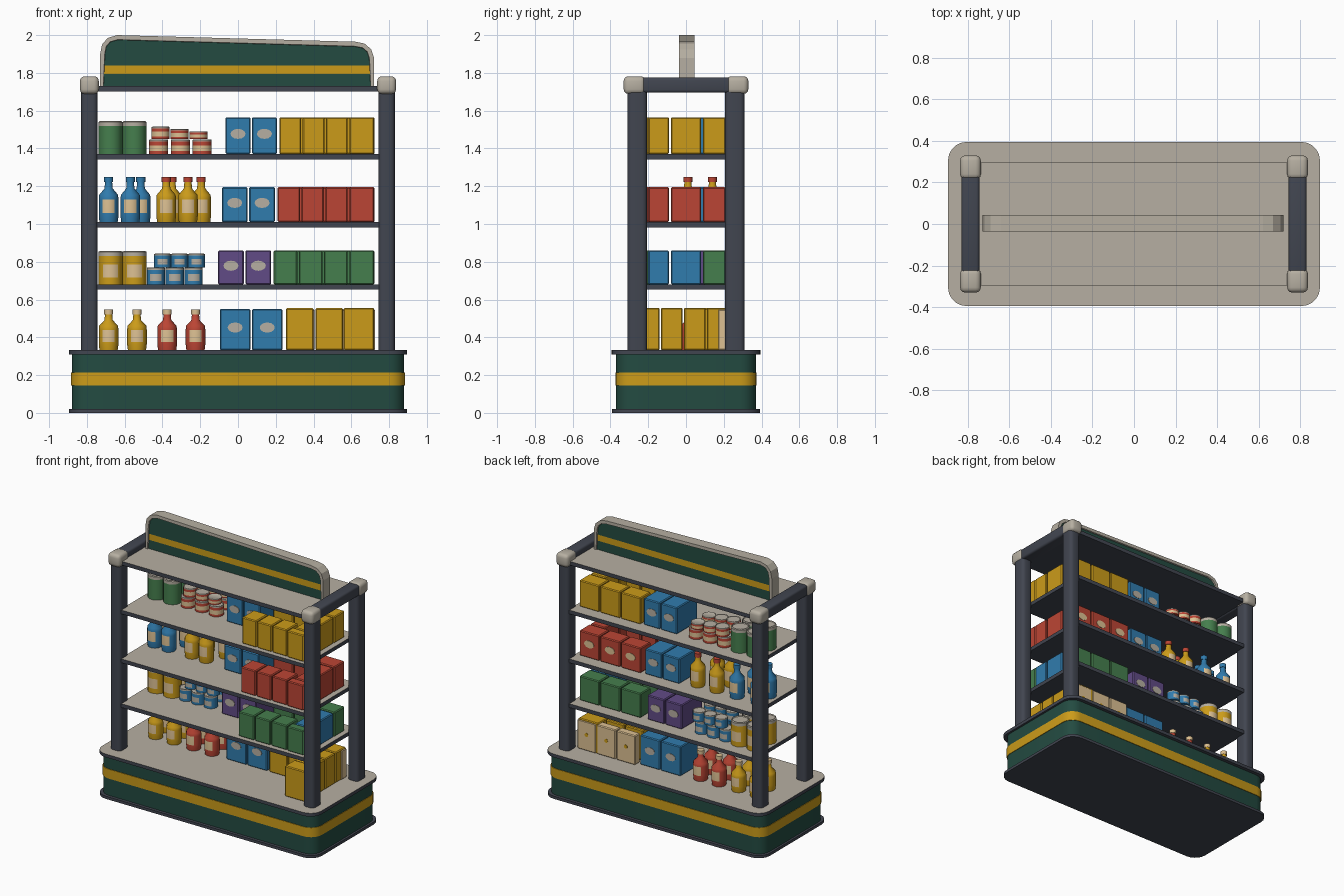
import bpy, bmesh, math
from mathutils import Matrix, Vector

old = bpy.data.objects.get("Cube")
if old:
    bpy.data.objects.remove(old, do_unlink=True)


def make_mat(name, r, g, b):
    m = bpy.data.materials.new(name)
    m.use_nodes = True
    m.diffuse_color = (r, g, b, 1)
    bsdf = m.node_tree.nodes["Principled BSDF"]
    bsdf.inputs["Base Color"].default_value = (r, g, b, 1)
    bsdf.inputs["Roughness"].default_value = 0.8
    return m


PINE = make_mat("dark green", 0.017, 0.07, 0.053)
GOLD = make_mat("golden yellow", 0.6, 0.33, 0.01)
SLATE = make_mat("slate", 0.053, 0.06, 0.08)
STONE = make_mat("warm grey", 0.47, 0.43, 0.36)
BLUE = make_mat("blue", 0.03, 0.2, 0.42)
RED = make_mat("red", 0.5, 0.06, 0.035)
GREEN = make_mat("leaf green", 0.06, 0.21, 0.075)
PURPLE = make_mat("purple", 0.12, 0.07, 0.24)
TAN = make_mat("tan", 0.72, 0.53, 0.29)


def finish(name, bm, mats, rule=None, smooth=False):
    """Turn a bmesh into an object; rule(face) picks the material slot."""
    bmesh.ops.recalc_face_normals(bm, faces=bm.faces)
    bm.normal_update()
    if rule:
        for f in bm.faces:
            f.material_index = rule(f)
    me = bpy.data.meshes.new(name)
    bm.to_mesh(me)
    bm.free()
    for m in mats:
        me.materials.append(m)
    ob = bpy.data.objects.new(name, me)
    bpy.context.collection.objects.link(ob)
    if smooth:
        bpy.ops.object.select_all(action="DESELECT")
        ob.select_set(True)
        bpy.context.view_layer.objects.active = ob
        bpy.ops.object.shade_smooth_by_angle(angle=math.radians(40))
    return ob


def box(name, x, y, z, mats, bevel=0.006, upright=False, segs=1, rule=None):
    """Box from x, y, z ranges, bevelled all round or on upright edges only."""
    bm = bmesh.new()
    size = [r[1] - r[0] for r in (x, y, z)]
    mid = [(r[0] + r[1]) / 2 for r in (x, y, z)]
    bmesh.ops.create_cube(bm, size=1, matrix=Matrix.Translation(mid) @ Matrix.Diagonal((*size, 1)))
    edges = [e for e in bm.edges
             if not upright or abs(e.verts[0].co.z - e.verts[1].co.z) > size[2] / 2]
    bmesh.ops.bevel(bm, geom=edges, offset=bevel, segments=segs, profile=0.5, affect="EDGES")
    return finish(name, bm, mats, rule, segs > 1)


def slab(name, hx, hy, z, mats, radius, rule=None):
    return box(name, (-hx, hx), (-hy, hy), z, mats, radius, True, 5, rule)


def top_face(f):
    return 1 if f.normal.z > 0.9 else 0


def lathe(name, profile, loc, mats, rule, sides=14):
    bm = bmesh.new()
    verts = [bm.verts.new((r, 0, z)) for r, z in profile]
    edges = [bm.edges.new(p) for p in zip(verts, verts[1:])]
    bmesh.ops.spin(bm, geom=verts + edges, cent=(0, 0, 0), axis=(0, 0, 1),
                   angle=math.tau, steps=sides, use_duplicate=False)
    bmesh.ops.remove_doubles(bm, verts=bm.verts, dist=0.0005)
    ob = finish(name, bm, mats, rule, True)
    ob.location = loc
    return ob


def bottle(name, x, y, z, h, color, cap):
    profile = [(0, 0), (0.048, 0), (0.052, 0.03), (0.052, 0.2 * h), (0.052, 0.5 * h), (0.05, 0.6 * h),
               (0.022, 0.74 * h), (0.019, 0.88 * h), (0.024, 0.88 * h), (0.024, h), (0, h)]

    def rule(f):
        c = f.calc_center_median()
        if c.z > 0.87 * h:
            return 1
        return 2 if 0.2 * h < c.z < 0.5 * h and abs(f.normal.y) > 0.72 else 0
    lathe(name, profile, (x, y, z), [color, cap, TAN], rule)


def can(name, x, y, z, r, h, color, label, patch=0.0):
    profile = [(0, h * 0.96), (r * 0.85, h * 0.96), (r * 0.9, h), (r, h * 0.97), (r, h * 0.85),
               (r, h * 0.6), (r, h * 0.2), (r, 0), (0, 0)]

    def rule(f):
        c = f.calc_center_median()
        if f.normal.z > 0.5 or c.z > 0.87 * h:
            return 1
        return 2 if 0.2 * h < c.z < 0.6 * h and abs(f.normal.y) > patch else 0
    lathe(name, profile, (x, y, z), [color, STONE, label], rule)


def oval(name, x, y, z, mat, w=0.04, h=0.027):
    bm = bmesh.new()
    turn = Matrix.Rotation(math.pi / 2, 4, "X")
    bmesh.ops.create_cone(bm, cap_ends=True, segments=12, radius1=1, radius2=1, depth=1,
                          matrix=Matrix.Translation((x, y, z)) @ Matrix.Diagonal((w, 0.006, h, 1)) @ turn)
    finish(name, bm, [mat])


def run(name, x0, x1, n, y, z, h, mat, label=None, front=True, back=True):
    """Row of equal cartons with optional labels on the front and back."""
    step = (x1 - x0) / n
    for i in range(n):
        a = x0 + i * step
        box(name, (a + 0.004, a + step - 0.004), y, (z, z + h), [mat])
        mid = a + step / 2
        if label and front:
            oval(name + "_front_label", mid, y[0], z + 0.55 * h, label)
        if label and back:
            oval(name + "_back_label", mid, y[1], z + 0.55 * h, label)


# Plinth with a golden band and trims
slab("plinth", 0.88, 0.37, (0.015, 0.315), [PINE], 0.085)
slab("plinth_band", 0.884, 0.374, (0.145, 0.215), [GOLD], 0.088)
slab("bottom_trim", 0.895, 0.392, (0, 0.02), [SLATE], 0.09)
slab("deck", 0.895, 0.395, (0.308, 0.332), [SLATE, STONE], 0.09, top_face)

# Posts, top rails and corner caps
for sx in (-1, 1):
    side = "left" if sx > 0 else "right"
    cx = sx * 0.787
    box(side + "_top_rail", (cx - 0.043, cx + 0.043), (-0.25, 0.25), (1.695, 1.775), [SLATE], 0.015, segs=3)
    for sy in (-1, 1):
        cy = sy * 0.258
        end = "back" if sy > 0 else "front"
        box(f"{side}_{end}_post", (cx - 0.043, cx + 0.043), (cy - 0.052, cy + 0.052),
            (0.33, 1.72), [SLATE], 0.025, True, 3)
        ends = sorted((sy * 0.215, sy * 0.33))
        box(f"{side}_{end}_cap", (cx - 0.05, cx + 0.05), ends, (1.688, 1.782), [STONE], 0.025, segs=3)

# Shelves and roof board
for name, z in (("low_shelf", 0.68), ("mid_shelf", 1.01), ("high_shelf", 1.37), ("roof_board", 1.73)):
    slab(name, 0.755, 0.295, (z - 0.028, z), [SLATE, STONE], 0.01, top_face)

# Header sign: sloping outline, recessed panels, golden stripe
bm = bmesh.new()
outline = [(-0.73, 1.705), (0.72, 1.705), (0.72, 1.88), (0.705, 1.925), (0.67, 1.955), (0.62, 1.965),
           (-0.64, 2.0), (-0.69, 1.985), (-0.72, 1.95), (-0.73, 1.9)]
face = bm.faces.new([bm.verts.new((x, -0.036, z)) for x, z in outline])
ext = bmesh.ops.extrude_face_region(bm, geom=[face], use_keep_orig=True)
bmesh.ops.translate(bm, verts=[v for v in ext["geom"] if isinstance(v, bmesh.types.BMVert)], vec=(0, 0.08, 0))
bmesh.ops.recalc_face_normals(bm, faces=bm.faces)
panels = [f for f in bm.faces if abs(f.normal.y) > 0.9]
bmesh.ops.inset_individual(bm, faces=panels, thickness=0.024, depth=0)
bmesh.ops.inset_individual(bm, faces=panels, thickness=0.002, depth=-0.01)
for f in bm.faces:
    f.tag = f in panels
for z in (1.795, 1.84):
    bmesh.ops.bisect_plane(bm, geom=bm.verts[:] + bm.edges[:] + bm.faces[:],
                           plane_co=(0, 0, z), plane_no=(0, 0, 1))


def sign_rule(f):
    c = f.calc_center_median()
    inside = abs(f.normal.y) > 0.9 and -0.03 < c.y < 0.038
    return 0 if not inside else (2 if 1.795 < c.z < 1.84 else 1)


finish("header_sign", bm, [STONE, PINE, GOLD], sign_rule)

# Cartons on the three shelves: middle pair, front run, end stack, back run
BACK = (0.09, 0.21)
for z, h, pair, x0, x1, stock, end, label in (
        (1.37, 0.195, BLUE, -0.07, 0.21, GOLD, GOLD, None),
        (1.01, 0.185, BLUE, -0.09, 0.2, RED, RED, TAN),
        (0.68, 0.18, PURPLE, -0.11, 0.18, GREEN, BLUE, None)):
    run("middle_carton", x0, x1, 2, (-0.04, 0.2), z, h, pair, STONE)
    run("front_carton", x1 + 0.005, 0.585, 3, (-0.265, -0.13), z, h, stock)
    run("front_end_carton", 0.585, 0.725, 1, (-0.27, -0.205), z, h, stock)
    run("end_carton", 0.6, 0.725, 1, (-0.2, -0.09), z, h, end)
    run("end_carton", 0.6, 0.725, 1, (-0.08, 0.08), z, h, end)
    run("back_carton", 0.22, 0.727, 3, BACK, z, h, stock, label, front=False)

# Cartons on the deck
run("deck_middle_carton", -0.1, 0.24, 2, (0, 0.2), 0.332, 0.218, BLUE, STONE)
run("deck_inner_carton", 0.25, 0.56, 2, (0, 0.14), 0.332, 0.222, GOLD)
for y0 in (-0.255, -0.133, -0.011, 0.111):
    run("deck_end_carton", 0.555, 0.725, 1, (y0, y0 + 0.115), 0.332, 0.224, GOLD)
run("deck_back_carton", 0.25, 0.73, 3, (0.17, 0.23), 0.332, 0.216, TAN)
for i in range(3):
    oval("deck_back_label", 0.33 + 0.16 * i, 0.23, 0.45, GOLD, 0.014, 0.014)

# Bottles, large cans and stacked small cans, two rows deep
for row, y in enumerate((0.02, 0.15)):
    for x in (-0.685, -0.535):
        bottle("deck_yellow_bottle", x, y, 0.332, 0.215, GOLD, TAN)
    for x in (-0.375, -0.225):
        bottle("deck_red_bottle", x, y, 0.332, 0.215, RED, TAN)
    for x in (-0.685, -0.57 + 0.055 * row):
        bottle("blue_bottle", x, y - 0.01, 1.01, 0.24, BLUE, BLUE)
    for x in (-0.38 + 0.03 * row, -0.265 + 0.07 * row):
        bottle("yellow_bottle", x, y - 0.01, 1.01, 0.24, GOLD, RED)
    for x in (-0.675, -0.548):
        can("green_can", x, y, 1.37, 0.063, 0.175, GREEN, GREEN)
        can("yellow_can", x, y, 0.68, 0.063, 0.178, GOLD, TAN, 0.8)
    for i in range(3):
        can("small_red_can", -0.42 + 0.115 * i, y, 1.37, 0.05, 0.078, RED, TAN)
        can("small_blue_can", -0.435 + 0.1 * i, y, 0.68, 0.048, 0.09, BLUE, STONE, 0.8)
        can("top_red_can", -0.41 + 0.1 * i, y + 0.01, 1.449, 0.048, 0.066 - 0.012 * i, RED, TAN)
        can("top_blue_can", -0.4 + 0.09 * i, y + 0.01, 0.771, 0.044, 0.072, BLUE, STONE, 0.8)
